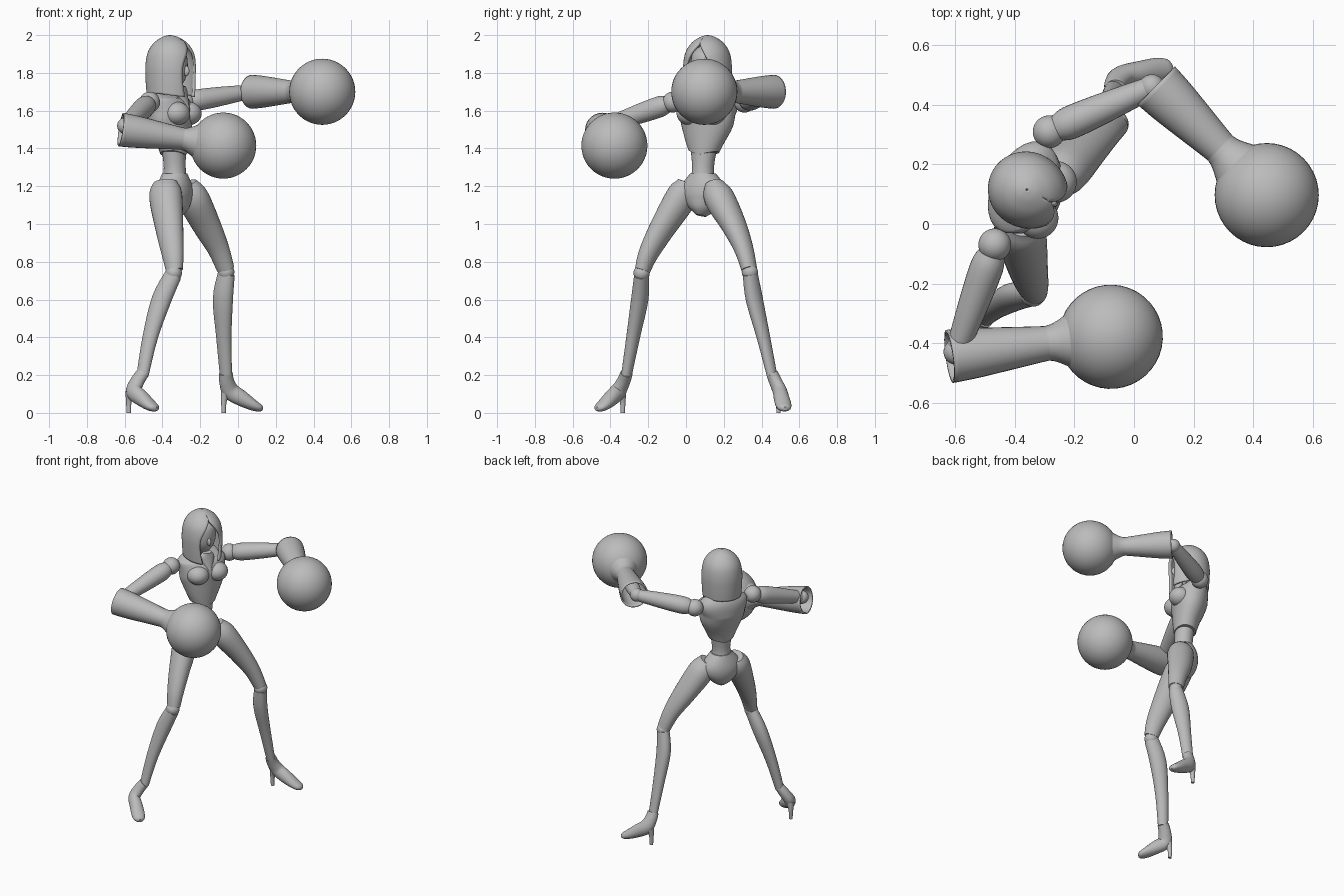
import bpy, bmesh, math
from mathutils import Vector

cube = bpy.data.objects.get("Cube")
if cube:
    bpy.data.objects.remove(cube, do_unlink=True)

grey = bpy.data.materials.new("plain grey")
grey.use_nodes = True
GREY = (0.5, 0.5, 0.5, 1)
grey.diffuse_color = GREY
grey.node_tree.nodes["Principled BSDF"].inputs["Base Color"].default_value = GREY

YAW = math.radians(-27)                      # the body is turned to its right
FWD = Vector((math.cos(YAW), math.sin(YAW), 0))
LEFT = Vector((-FWD.y, FWD.x, 0))
UP = Vector((0, 0, 1))


def finish(name, bm, angle=40, thickness=0):
    bmesh.ops.recalc_face_normals(bm, faces=bm.faces)
    mesh = bpy.data.meshes.new(name)
    bm.to_mesh(mesh)
    bm.free()
    mesh.materials.append(grey)
    ob = bpy.data.objects.new(name, mesh)
    bpy.context.collection.objects.link(ob)
    if thickness:
        mod = ob.modifiers.new("thickness", 'SOLIDIFY')
        mod.thickness = thickness
        mod.offset = -1
    bpy.ops.object.select_all(action='DESELECT')
    ob.select_set(True)
    bpy.context.view_layer.objects.active = ob
    bpy.ops.object.shade_smooth_by_angle(angle=math.radians(angle))
    return ob


def ball(name, centre, size, front=FWD):
    """Ellipsoid with radii along front, side and up."""
    size = size if isinstance(size, tuple) else (size,) * 3
    side = UP.cross(front)
    bm = bmesh.new()
    bmesh.ops.create_uvsphere(bm, u_segments=40, v_segments=24, radius=1)
    for v in bm.verts:
        p = v.co.copy()
        v.co = Vector(centre) + front * p.x * size[0] + side * p.y * size[1] + UP * p.z * size[2]
    return finish(name, bm)


def smooth(values, steps):
    """Catmull-Rom interpolation through a list of vectors."""
    out = []
    for i in range(len(values) - 1):
        b, c = values[i], values[i + 1]
        a, d = values[max(i - 1, 0)], values[min(i + 2, len(values) - 1)]
        for s in range(steps):
            t = s / steps
            out.append(b + ((c - a) * t + (a * 2 - b * 5 + c * 4 - d) * t ** 2
                            + (b * 3 - a - c * 3 + d) * t ** 3) / 2)
    return out + [values[-1]]


def tube(name, rings, ref=LEFT, steps=4, caps=True, thickness=0, sides=28, bend=None):
    """Loft of rings (x, y, z, radius along ref, optional other radius)."""
    pts = smooth([Vector(r[:3]) for r in rings], steps)
    rad = smooth([Vector((r[3], r[-1])) for r in rings], steps)
    bm = bmesh.new()
    loops = []
    for i, p in enumerate(pts):
        tan = (pts[min(i + 1, len(pts) - 1)] - pts[max(i - 1, 0)]).normalized()
        a = (ref - tan * ref.dot(tan)).normalized()
        b = a.cross(tan)
        loop = []
        for k in range(sides):
            t = 2 * math.pi * k / sides
            co = p + a * rad[i].x * math.cos(t) + b * rad[i].y * math.sin(t)
            loop.append(bm.verts.new(bend(co) if bend else co))
        loops.append(loop)
    for lo, hi in zip(loops, loops[1:]):
        for k in range(sides):
            n = (k + 1) % sides
            bm.faces.new((lo[k], lo[n], hi[n], hi[k]))
    if caps:
        bm.faces.new(loops[0])
        bm.faces.new(loops[-1])
    return finish(name, bm, thickness=thickness)


# Torso: jacket with a pointed lower hem, bust, waist, neck and pelvis
def hem(co):
    front = (co - Vector((-0.345, 0.1, 0))).dot(FWD)
    side = abs((co - Vector((-0.345, 0.1, 0))).dot(LEFT))
    drop = max(0, (1.45 - co.z) / 0.07)
    return co - UP * 0.03 * drop * (1 if front > 0 else 0.5) * max(0, 1 - side / 0.08)


tube("jacket", [(-0.34, 0.095, 1.385, 0.085, 0.07), (-0.345, 0.10, 1.45, 0.115, 0.085),
                (-0.355, 0.11, 1.53, 0.148, 0.105), (-0.362, 0.115, 1.59, 0.155, 0.115),
                (-0.375, 0.125, 1.65, 0.165, 0.10), (-0.375, 0.125, 1.69, 0.125, 0.075),
                (-0.37, 0.12, 1.715, 0.06, 0.055)], bend=hem)
for side, label in ((1, "left"), (-1, "right")):
    ball(label + "_bust", Vector((-0.36, 0.115, 1.585)) + FWD * 0.075 + LEFT * 0.068 * side,
         (0.07, 0.07, 0.062))
tube("waist", [(-0.335, 0.09, 1.22, 0.068, 0.068), (-0.335, 0.09, 1.3, 0.058, 0.058),
               (-0.34, 0.095, 1.42, 0.075, 0.065)])
tube("neck", [(-0.37, 0.12, 1.64, 0.05), (-0.36, 0.115, 1.78, 0.045)])
tube("pelvis", [(-0.335, 0.09, 1.268, 0.068, 0.066), (-0.335, 0.09, 1.2, 0.125, 0.085),
                (-0.335, 0.09, 1.14, 0.125, 0.088), (-0.325, 0.085, 1.08, 0.07, 0.07),
                (-0.32, 0.08, 1.045, 0.025, 0.035)])

# Face with a pointed chin, set inside the hood
tube("face", [(-0.34, 0.105, 1.70, 0.02, 0.025), (-0.35, 0.11, 1.75, 0.06, 0.07),
              (-0.355, 0.113, 1.82, 0.085, 0.09), (-0.36, 0.115, 1.9, 0.08, 0.085),
              (-0.36, 0.115, 1.95, 0.03, 0.03)])
nose = Vector((-0.35, 0.11, 1.81)) + FWD * 0.085
ball("nose", nose, (0.018, 0.012, 0.026))
throat = Vector((-0.36, 0.115, 0)) + FWD * 0.07
tip = throat + FWD * 0.04
tube("scarf", [(*(throat + UP * 1.73).xyz, 0.03, 0.02), (*(throat + UP * 1.69).xyz, 0.05, 0.025),
               (*(tip + UP * 1.61).xyz, 0.006, 0.006)])

# Hood: rows of a shell with a pointed opening at the front
profile = smooth([Vector(p) for p in ((1.69, 0.125, 0.5), (1.76, 0.13, 0.62), (1.84, 0.131, 0.6),
                                      (1.91, 0.118, 0.32), (1.96, 0.085, 0.02),
                                      (1.99, 0.04, 0.0), (2.0, 0.004, 0.0))], 5)
bm = bmesh.new()
rows = []
COLS = 40
for z, r, gap in profile:
    row = []
    for c in range(COLS + 1):
        t = gap + (2 * math.pi - 2 * gap) * c / COLS
        x = math.cos(t) * r * (1.08 if math.cos(t) > 0 else 1)
        low = -0.02 * max(0, math.cos(t)) * max(0, (1.8 - z) / 0.11)
        row.append(bm.verts.new(Vector((-0.36, 0.115, z + low)) + FWD * x + LEFT * math.sin(t) * r * 0.97))
    rows.append(row)
for lo, hi in zip(rows, rows[1:]):
    for c in range(COLS):
        bm.faces.new((lo[c], lo[c + 1], hi[c + 1], hi[c]))
bmesh.ops.remove_doubles(bm, verts=bm.verts, dist=0.0004)
finish("hood", bm, thickness=0.014)


# Arms: shoulder ball, upper arm, elbow, forearm, hollow cuff and round glove
def arm(label, shoulder, elbow, cuff, wrist, fist):
    s, e, c, w, f = (Vector(p) for p in (shoulder, elbow, cuff, wrist, fist))
    ball(label + "_shoulder", s, 0.055)
    tube(label + "_upper_arm", [(*s.lerp(e, t), r) for t, r in
                                ((0.08, 0.045), (0.2, 0.056), (0.5, 0.052), (0.85, 0.042), (1, 0.036))], UP)
    ball(label + "_elbow", e, 0.043)
    tube(label + "_forearm", [(*e, 0.036), (*e.lerp(w, 0.4), 0.045), (*w, 0.035)], UP)
    tube(label + "_cuff", [(*c, 0.09), (*c.lerp(w, 0.3), 0.083), (*c.lerp(w, 0.9), 0.061),
                           (*w, 0.06), (*w.lerp(f, 0.14), 0.07), (*w.lerp(f, 0.4), 0.1)],
         UP, caps=False, thickness=0.01)
    ball(label + "_glove", f, 0.175, (f - w).to_2d().to_3d().normalized())


arm("left", (-0.285, 0.31, 1.645), (0.06, 0.46, 1.70), (0.075, 0.465, 1.70),
    (0.295, 0.25, 1.70), (0.446, 0.097, 1.70))
arm("right", (-0.468, -0.07, 1.645), (-0.597, -0.43, 1.52), (-0.62, -0.445, 1.50),
    (-0.285, -0.40, 1.45), (-0.078, -0.379, 1.415))


# Legs: lofted thigh, knee ball and shin
def leg(label, thigh, knee, shin):
    tube(label + "_thigh", thigh)
    ball(label + "_knee", knee, 0.043)
    tube(label + "_shin", shin)


leg("left", [(-0.275, 0.15, 1.21, 0.05, 0.06), (-0.24, 0.175, 1.14, 0.08, 0.085),
             (-0.17, 0.25, 1.0, 0.066, 0.078), (-0.105, 0.305, 0.87, 0.05, 0.06),
             (-0.065, 0.335, 0.76, 0.04, 0.048)],
    (-0.062, 0.338, 0.745),
    [(-0.062, 0.34, 0.735, 0.038, 0.047), (-0.08, 0.362, 0.6, 0.042, 0.056),
     (-0.075, 0.41, 0.4, 0.034, 0.042), (-0.064, 0.455, 0.2, 0.026, 0.034)])
leg("right", [(-0.385, 0.01, 1.22, 0.05, 0.065), (-0.383, -0.02, 1.15, 0.08, 0.09),
              (-0.362, -0.13, 0.97, 0.064, 0.076), (-0.345, -0.2, 0.84, 0.05, 0.06),
              (-0.337, -0.23, 0.755, 0.04, 0.046)],
    (-0.34, -0.235, 0.74),
    [(-0.343, -0.235, 0.73, 0.038, 0.047), (-0.405, -0.245, 0.6, 0.044, 0.054),
     (-0.465, -0.28, 0.4, 0.035, 0.042), (-0.505, -0.315, 0.2, 0.027, 0.033)])


# High-heeled shoes: a lofted upper and a thin heel
def shoe(label, ankle, heel, toe):
    a, h, t = Vector(ankle), Vector(heel), Vector(toe)
    across = UP.cross(t - h).normalized()
    spot = lambda k, z: h.lerp(t, k) + UP * z
    tube(label + "_shoe", [(*a, 0.031, 0.036), (*a.lerp(spot(0.1, 0.12), 0.5), 0.034, 0.04),
                           (*spot(0.18, 0.115), 0.037, 0.046), (*spot(0.45, 0.078), 0.041, 0.042),
                           (*spot(0.75, 0.042), 0.042, 0.03), (*spot(0.93, 0.026), 0.032, 0.02),
                           (*spot(1, 0.022), 0.012, 0.01)], across)
    tube(label + "_heel", [(*spot(0.05, 0.11), 0.026), (*spot(0, 0.06), 0.015),
                           (*spot(0, 0), 0.011)], across)


shoe("left", (-0.064, 0.455, 0.21), (-0.075, 0.49, 0), (0.13, 0.525, 0))
shoe("right", (-0.505, -0.315, 0.21), (-0.578, -0.335, 0), (-0.43, -0.47, 0))
